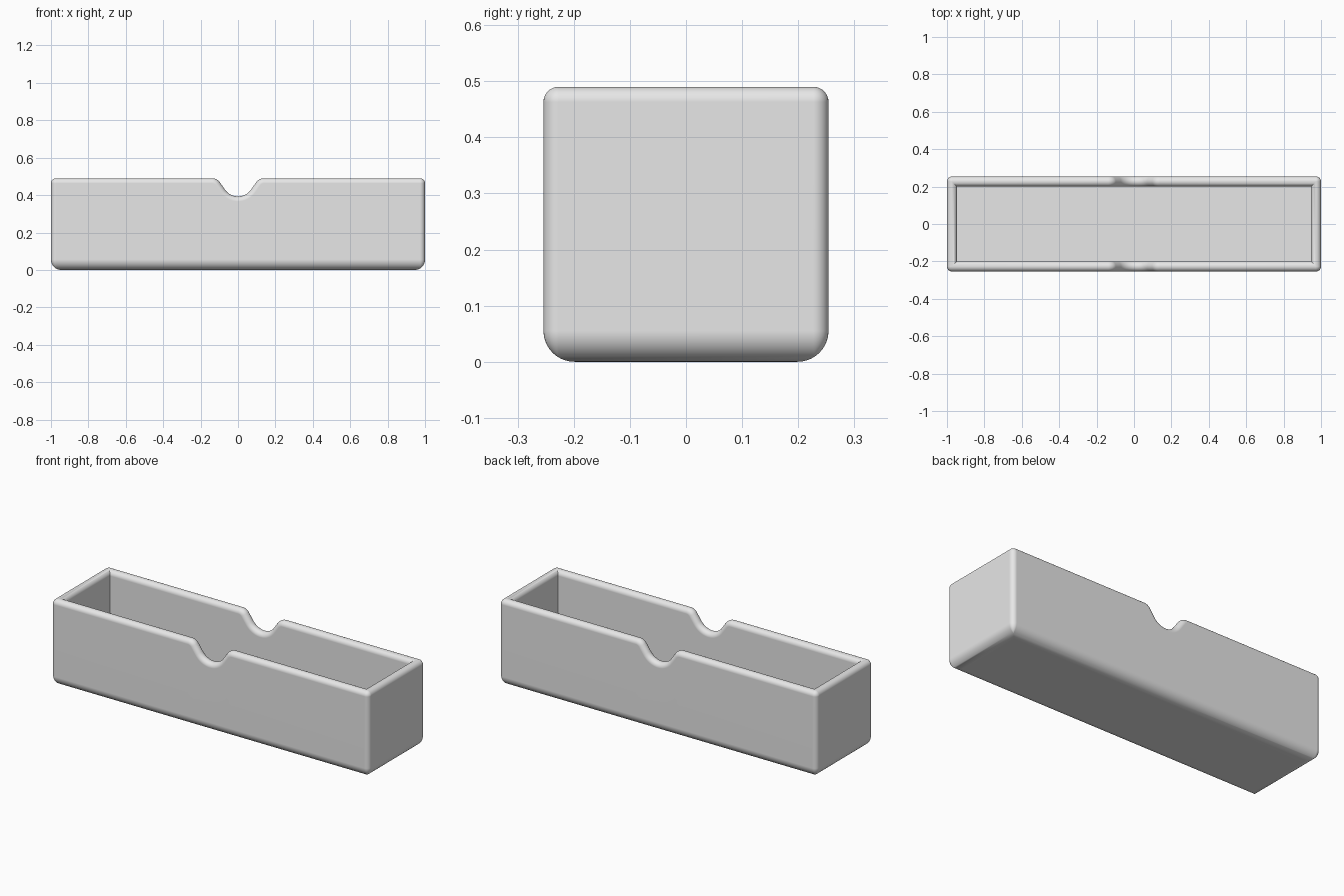
import bpy, bmesh
from math import sin, cos, tan, pi, radians

if "Cube" in bpy.data.objects:
    bpy.data.objects.remove(bpy.data.objects["Cube"], do_unlink=True)

HX, HY, TOP = 1.0, 0.254, 0.49      # half length, half depth, height
R = 0.027                           # rim radius, half the wall thickness
BASE = 0.055                        # radius of the bottom edge
FLOOR = 0.054                       # height of the inside floor
DIP, SCOOP, SHOULDER, SLOPE = 0.393, 0.085, 0.05, radians(55)


def notch_half():
    """Rim points (x, z, slope angle) from the notch centre to its right end."""
    steps = 10
    angles = [SLOPE * i / steps for i in range(steps + 1)]
    pts = [(SCOOP * sin(t), DIP + SCOOP * (1 - cos(t)), t) for t in angles]
    x, z, _ = pts[-1]
    z_end = TOP - SHOULDER * (1 - cos(SLOPE))
    centre = x + (z_end - z) / tan(SLOPE) + SHOULDER * sin(SLOPE)
    pts += [(centre - SHOULDER * sin(t), TOP - SHOULDER * (1 - cos(t)), t)
            for t in reversed(angles)]
    return pts


def stations():
    """Wall centre line as (centre, outer direction, inner mitre, rim z, slope)."""
    right = notch_half()
    notch = [(-x, z, -t) for x, z, t in reversed(right[1:])] + right
    cx, cy = HX - R, HY - R
    half = [((x, -cy), (0, -1), (0, -1), z, t) for x, z, t in notch]
    for sy, start in ((-1, -pi / 2), (1, 0)):
        for i in range(9):
            a = start + i * pi / 16
            half.append(((cx, sy * cy), (cos(a), sin(a)), (1, sy), TOP, 0))

    def flip(p):
        return (-p[0], -p[1])

    # the other half is the same path turned half way round
    return half + [(flip(c), flip(n), flip(m), z, -t) for c, n, m, z, t in half]


def section(station, turned):
    """Cross-section of the wall, from the underside over the rim to the floor."""
    (cx, cy), n, m, top, slope = station
    nx, nz = -sin(slope), cos(slope)

    def point(offset, z, lift=0.0):
        d = n if offset > 0 else m
        return (cx + d[0] * offset + nx * (lift - R), cy + d[1] * offset, z)

    pts = []
    for i in range(11):
        a = i * pi / 20
        pts.append(point(R - BASE + BASE * sin(a), BASE * (1 - cos(a))))
    for i in range(17):
        a = i * pi / 16
        lift = R * sin(a)
        offset = 0 if i == 8 else R * cos(a)
        pts.append(point(offset, top + nz * (lift - R), lift))
    pts.append(point(-R, FLOOR))
    return pts


# Open tray: loft the sections round the path, then close floor and underside
bm = bmesh.new()
path = stations()
rings = [[bm.verts.new(p) for p in section(s, False)] for s in path]
for i, ring in enumerate(rings):
    nxt = rings[(i + 1) % len(rings)]
    for j in range(len(ring) - 1):
        bm.faces.new((ring[j], nxt[j], nxt[j + 1], ring[j + 1]))
bm.faces.new([ring[-1] for ring in rings])
bm.faces.new([ring[0] for ring in reversed(rings)])
bmesh.ops.remove_doubles(bm, verts=bm.verts, dist=1e-5)
bmesh.ops.recalc_face_normals(bm, faces=bm.faces)

mesh = bpy.data.meshes.new("tray")
bm.to_mesh(mesh)
bm.free()
tray = bpy.data.objects.new("tray", mesh)
bpy.context.scene.collection.objects.link(tray)

# Plain grey
grey = bpy.data.materials.new("plain grey")
grey.use_nodes = True
colour = (0.8, 0.8, 0.8, 1)
grey.diffuse_color = colour
grey.node_tree.nodes["Principled BSDF"].inputs["Base Color"].default_value = colour
mesh.materials.append(grey)

# Smooth roundings with flat walls between them
bpy.ops.object.select_all(action="DESELECT")
tray.select_set(True)
bpy.context.view_layer.objects.active = tray
bpy.ops.object.shade_smooth_by_angle(angle=radians(30))
weighted = tray.modifiers.new("flat walls", "WEIGHTED_NORMAL")
weighted.keep_sharp = True
